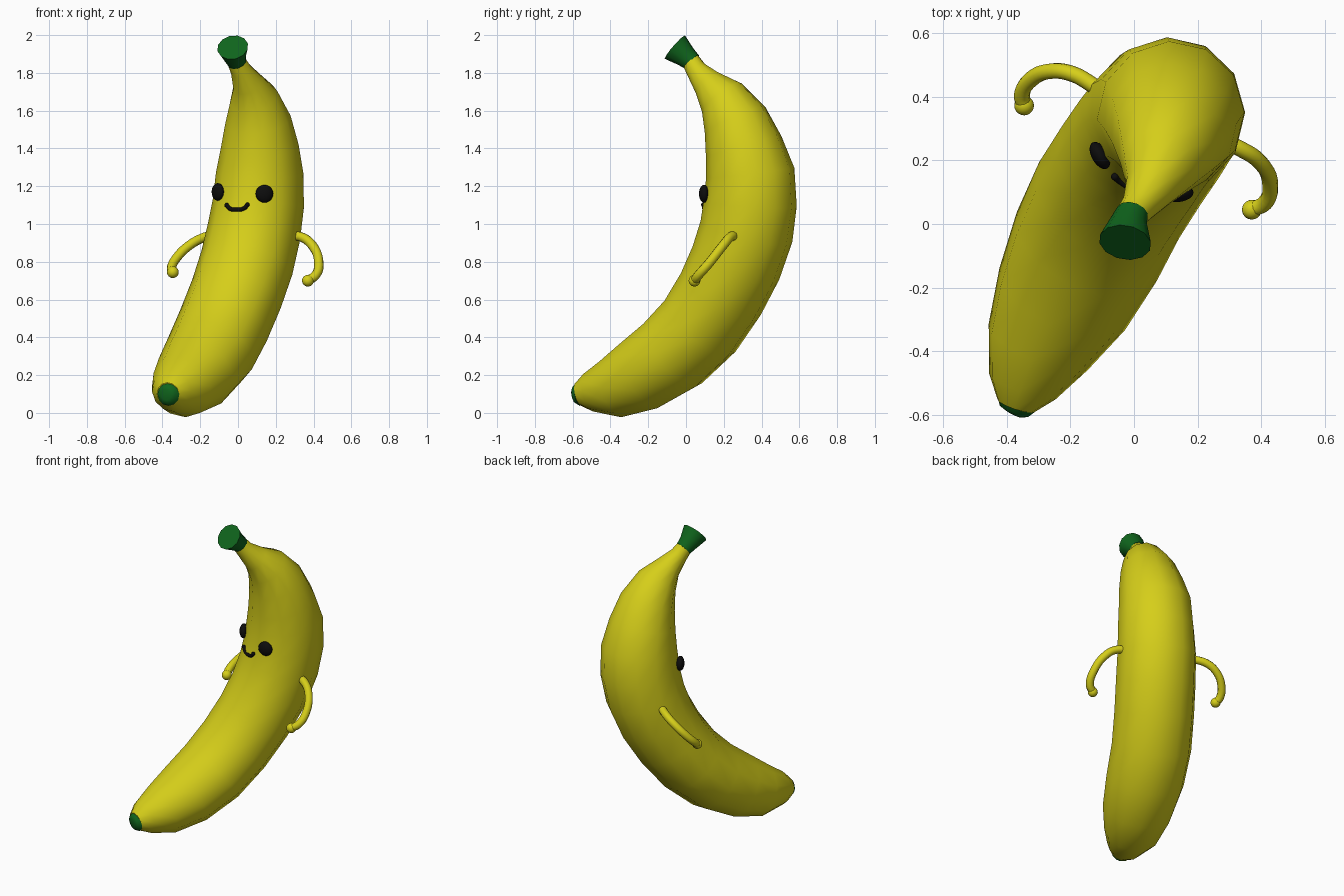
import bpy, bmesh, math
from mathutils import Vector, Matrix

if "Cube" in bpy.data.objects:
    bpy.data.objects.remove(bpy.data.objects["Cube"])


def material(name, rgb):
    m = bpy.data.materials.new(name)
    m.diffuse_color = (*rgb, 1)
    m.use_nodes = True
    m.node_tree.nodes["Principled BSDF"].inputs["Base Color"].default_value = m.diffuse_color
    return m


YELLOW = material("yellow", (0.67, 0.62, 0.01))
GREEN = material("green", (0.005, 0.13, 0.012))
BLACK = material("black", (0.004, 0.004, 0.004))
SIDE = Vector((0.88, -0.47, 0)).normalized()  # normal of the plane the fruit bends in


def loft(name, rings, mat, sides=12):
    """Skin round sections (x, y, z, radius, sideways radius) along a path."""
    bm = bmesh.new()
    pts = [Vector(r[:3]) for r in rings]
    loops = []
    for i, r in enumerate(rings):
        t = (pts[min(i + 1, len(pts) - 1)] - pts[max(i - 1, 0)]).normalized()
        u = (SIDE - t * SIDE.dot(t)).normalized()
        v = t.cross(u)
        loops.append([bm.verts.new(pts[i] + u * r[4] * math.cos(a) + v * r[3] * math.sin(a))
                      for a in (2 * math.pi * k / sides for k in range(sides))])
    for a, b in zip(loops, loops[1:]):
        for k in range(sides):
            n = (k + 1) % sides
            bm.faces.new((a[k], a[n], b[n], b[k]))
    bm.faces.new(loops[0][::-1])
    bm.faces.new(loops[-1])
    bmesh.ops.recalc_face_normals(bm, faces=bm.faces)
    return finish(name, bm, mat)


def finish(name, bm, mat):
    me = bpy.data.meshes.new(name)
    bm.to_mesh(me)
    bm.free()
    ob = bpy.data.objects.new(name, me)
    bpy.context.collection.objects.link(ob)
    me.materials.append(mat)
    bpy.ops.object.select_all(action='DESELECT')
    ob.select_set(True)
    bpy.context.view_layer.objects.active = ob
    bpy.ops.object.shade_smooth_by_angle(angle=math.radians(50))
    return ob


def ball(name, centre, scale, mat, normal=(0, 0, 1)):
    """Ellipsoid whose local z follows the given normal."""
    bm = bmesh.new()
    rot = Vector(normal).to_track_quat('Z', 'Y').to_matrix().to_4x4()
    bmesh.ops.create_uvsphere(bm, u_segments=20, v_segments=12, radius=1,
                              matrix=Matrix.Translation(centre) @ rot @ Matrix.Diagonal((*scale, 1)))
    return finish(name, bm, mat)


def tube(name, points, radius, mat):
    cu = bpy.data.curves.new(name, 'CURVE')
    cu.dimensions = '3D'
    cu.bevel_depth = radius
    cu.bevel_resolution = 3
    cu.resolution_u = 5
    cu.use_fill_caps = True
    sp = cu.splines.new('BEZIER')
    sp.bezier_points.add(len(points) - 1)
    for bp, p in zip(sp.bezier_points, points):
        bp.co = p
        bp.handle_left_type = bp.handle_right_type = 'AUTO'
    cu.materials.append(mat)
    ob = bpy.data.objects.new(name, cu)
    bpy.context.collection.objects.link(ob)
    return ob


# Curved fruit body, from bottom tip to neck
loft("body", [
    (-0.37, -0.570, 0.100, 0.062, 0.062),
    (-0.35, -0.510, 0.113, 0.107, 0.112),
    (-0.30, -0.385, 0.135, 0.165, 0.172),
    (-0.225, -0.235, 0.205, 0.203, 0.220),
    (-0.148, -0.07, 0.315, 0.222, 0.245),
    (-0.078, 0.075, 0.46, 0.230, 0.250),
    (-0.008, 0.185, 0.63, 0.237, 0.250),
    (0.047, 0.265, 0.795, 0.245, 0.250),
    (0.085, 0.32, 0.96, 0.250, 0.247),
    (0.108, 0.34, 1.11, 0.249, 0.240),
    (0.115, 0.34, 1.27, 0.237, 0.230),
    (0.115, 0.305, 1.41, 0.208, 0.206),
    (0.105, 0.26, 1.55, 0.175, 0.175),
    (0.083, 0.19, 1.67, 0.130, 0.130),
    (0.053, 0.115, 1.745, 0.083, 0.083),
    (0.015, 0.055, 1.815, 0.056, 0.056),
    (-0.01, 0.025, 1.865, 0.049, 0.049)], YELLOW)

# Green bottom tip and cut stem
loft("bottom_tip", [
    (-0.369, -0.567, 0.100, 0.063, 0.063),
    (-0.377, -0.588, 0.098, 0.048, 0.048),
    (-0.380, -0.594, 0.097, 0.030, 0.030)], GREEN)
loft("stem_cap", [
    (-0.005, 0.035, 1.855, 0.051, 0.051),
    (-0.017, 0.000, 1.885, 0.060, 0.060),
    (-0.028, -0.058, 1.935, 0.083, 0.083)], GREEN)

# Eyes set on the inner curve
for side, c in (("left", (-0.107, 0.215, 1.17)), ("right", (0.14, 0.095, 1.16))):
    ball(side + "_eye", c, (0.047, 0.047, 0.026), BLACK, (c[0] - 0.11, c[1] - 0.34, 0))

# Smile following the body surface
smile = []
for x, z in ((-0.06, 1.10), (-0.045, 1.083), (-0.01, 1.076), (0.032, 1.083), (0.05, 1.102)):
    smile.append((x, 0.336 - math.sqrt(0.25 ** 2 - (x - 0.105) ** 2), z))
tube("mouth", smile, 0.011, BLACK)
for n, p in (("mouth_end_left", smile[0]), ("mouth_end_right", smile[-1])):
    ball(n, p, (0.012,) * 3, BLACK)

# Thin bent arms with round hands
arms = {
    "right": [(0.28, 0.26, 0.935), (0.33, 0.238, 0.933), (0.395, 0.195, 0.885),
              (0.428, 0.12, 0.79), (0.41, 0.065, 0.728), (0.37, 0.045, 0.70)],
    "left": [(-0.12, 0.43, 0.945), (-0.19, 0.47, 0.925), (-0.26, 0.48, 0.885),
             (-0.322, 0.455, 0.825), (-0.352, 0.405, 0.768), (-0.345, 0.372, 0.745)],
}
for side, pts in arms.items():
    tube(side + "_arm", pts, 0.025, YELLOW)
    ball(side + "_hand", pts[-1], (0.031,) * 3, YELLOW)
